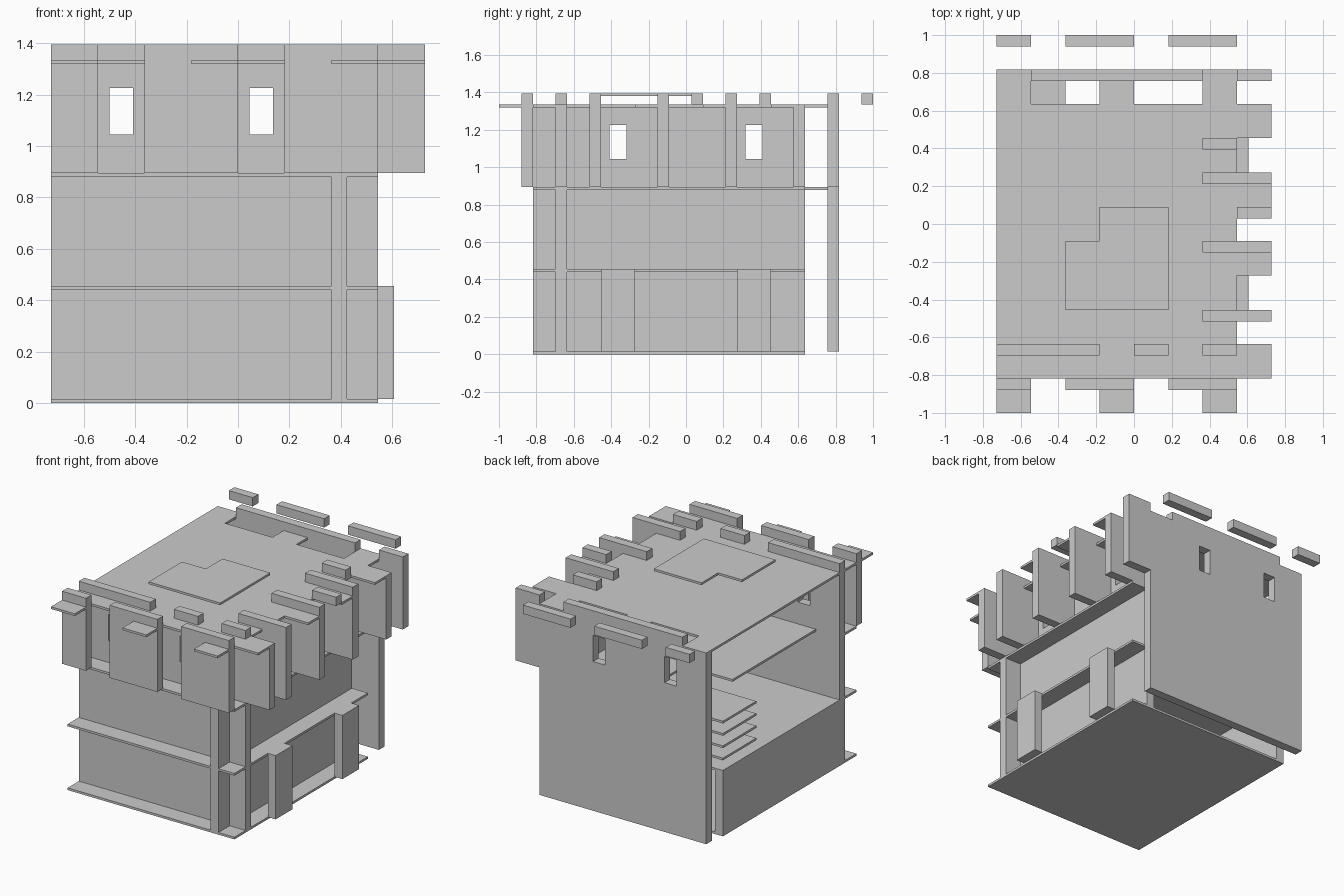
import bpy, bmesh
from mathutils import Matrix, Vector

if "Cube" in bpy.data.objects:
    bpy.data.objects.remove(bpy.data.objects["Cube"])

U = 2 / 33            # panel thickness: x and y are given in this unit
T = 0.0154            # floor plate thickness
S = 7 * U             # storey height
F = [i * (S + T) for i in range(4)]     # underside of each plate
TOP = F[3] + T + U    # top of battlements


def prism(name, pts, z0, z1):
    """Extrude a plan outline from z0 to z1."""
    bm = bmesh.new()
    f = bm.faces.new([bm.verts.new((x * U, y * U, z0)) for x, y in pts])
    ext = bmesh.ops.extrude_face_region(bm, geom=[f])
    bmesh.ops.translate(bm, vec=(0, 0, z1 - z0),
                        verts=[v for v in ext["geom"] if isinstance(v, bmesh.types.BMVert)])
    bmesh.ops.recalc_face_normals(bm, faces=bm.faces)
    me = bpy.data.meshes.new(name)
    bm.to_mesh(me)
    bm.free()
    ob = bpy.data.objects.new(name, me)
    bpy.context.collection.objects.link(ob)
    return ob


def box(name, x0, x1, y0, y1, z0, z1):
    return prism(name, [(x0, y0), (x1, y0), (x1, y1), (x0, y1)], z0, z1)


def cut_windows(wall, spans):
    """Cut window openings through a wall; spans are plan rectangles."""
    for x0, x1, y0, y1 in spans:
        c = box("window_cutter", x0, x1, y0, y1, 1.045, 1.225)
        c.hide_render = True
        c.hide_set(True)
        m = wall.modifiers.new("window", 'BOOLEAN')
        m.operation, m.solver, m.object = 'DIFFERENCE', 'EXACT', c


# Floor plates
box("base_plate", -12, 9, -13.5, 10.5, 0, T)
box("first_floor", -12, 9, -13.5, 10.5, F[1], F[1] + T)
prism("second_floor", [(-12, -13.5), (9, -13.5), (9, 10.5), (-6, 10.5), (-6, 12.5), (-9, 12.5),
                       (-9, 9), (-3, 9), (-3, 4.5), (-9, 4.5), (-9, -10.5), (-12, -10.5)],
      F[2], F[2] + T)

# Roof plate with teeth on the front, right and back
roof = []
for x in (-12, -3, 6):
    roof += [(x, -13.5), (x, -16.5), (x + 3, -16.5), (x + 3, -13.5)]
roof = roof[1:]
roof += [(12, -13.5), (12, -10.5), (9, -10.5)]
for y in (-4.5, 1.5, 7.5):
    roof += [(9, y), (12, y), (12, y + 3), (9, y + 3)]
roof += [(9, 13.5), (6, 13.5), (6, 10.5), (0, 10.5), (0, 12.5), (-3, 12.5),
         (-3, 10.5), (-9, 10.5), (-9, 13.5), (-12, 13.5)]
prism("roof_plate", roof, F[3], F[3] + T)

# Raised hatch cover above the roof
prism("roof_hatch", [(-6, -7.5), (3, -7.5), (3, 1.5), (-3, 1.5), (-3, -1.5), (-6, -1.5)],
      TOP - T, TOP)

# Crossing front and right walls on each storey
for i in range(3):
    z0, z1 = F[i] + T, F[i + 1]
    front = box(f"front_wall_{i}", -12, 12 if i == 2 else 9, -11.5, -10.5, z0, z1)
    right = box(f"right_wall_{i}", 6, 7, -13.5, 10.5, z0, z1)
cut_windows(front, [(x - 0.75, x + 0.75, -12.5, -9.5) for x in (-7.5, 1.5)])
cut_windows(right, [(5, 8, y - 0.75, y + 0.75) for y in (-6, 6)])

# Left wall, ground storey only
box("left_wall", -12, -11, -10.5, 10.5, T, F[1])

# Back wall, wider on the top storey, with its battlements
box("back_wall_lower", -12, 9, 12.5, 13.5, T, F[2] + T)
back = box("back_wall_upper", -12, 12, 12.5, 13.5, F[2] + T, F[3])
cut_windows(back, [(x - 0.75, x + 0.75, 11.5, 14.5) for x in (-7.5, 1.5)])
for x0, x1 in ((-9, 6), (9, 12)):
    box("back_wall_battlement", x0, x1, 12.5, 13.5, F[3], TOP)

# Front hanging panels and the matching loose battlements behind
for x0, x1 in ((-12, -9), (-6, 0), (3, 9)):
    box("front_panel", x0, x1, -14.5, -13.5, F[2] + T, TOP)
    box("rear_battlement", x0, x1, 15.5, 16.5, F[3] + T, TOP)

# Right side fins
for y in (-8.5, -2.5, 3.5):
    box("side_fin", 6, 12, y, y + 1, F[2] + T, TOP)
box("side_fin_rear", 6, 12, 9.5, 10.5, F[2] + T, F[3])

# Small battlements on the roof
for x0, x1 in ((-12, -3), (0, 3), (6, 9)):
    box("front_battlement", x0, x1, -11.5, -10.5, F[3] + T, TOP)
box("side_battlement", 6, 9, 6.5, 7.5, F[3] + T, TOP)
box("side_battlement", 9, 12, 0.5, 1.5, F[3] + T, TOP)

# Right side pilasters
for y in (-7.5, 4.5):
    box("pilaster", 9, 10, y, y + 3, T, F[1] + T)

# Stair treads between first and second floor
for i in range(4):
    z = F[1] + T + (i + 1) * S / 5
    box("stair_tread", -12, -6, 4.5, 10.5, z - T, z)
